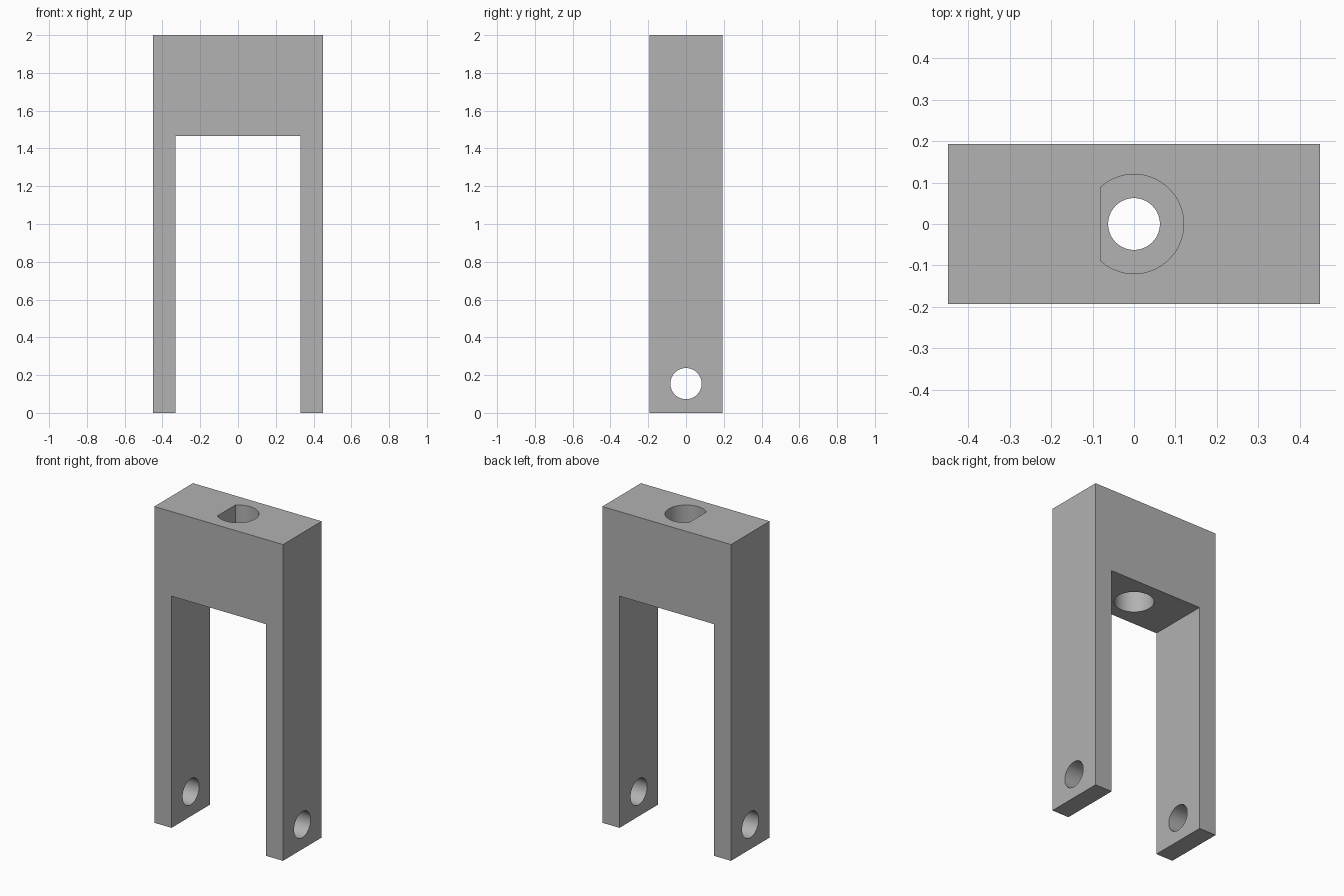
import bpy, bmesh
from math import acos, cos, sin, pi
from mathutils import Matrix, Vector

cube = bpy.data.objects.get("Cube")
if cube:
    bpy.data.objects.remove(cube, do_unlink=True)

# Main dimensions
HALF_W, HALF_D, HEIGHT = 0.45, 0.193, 2.0
LEG, BRIDGE = 0.12, 1.465
SEGMENTS = 64

grey = bpy.data.materials.new("plain grey")
grey.use_nodes = True
colour = (0.445, 0.445, 0.445, 1)
grey.diffuse_color = colour
grey.node_tree.nodes["Principled BSDF"].inputs["Base Color"].default_value = colour


def prism(name, outline, depth, matrix):
    """Extrude a flat outline along its local z, then place it."""
    bm = bmesh.new()
    face = bm.faces.new([bm.verts.new((x, y, 0)) for x, y in outline])
    new = bmesh.ops.extrude_face_region(bm, geom=[face])["geom"]
    moved = [v for v in new if isinstance(v, bmesh.types.BMVert)]
    bmesh.ops.translate(bm, verts=moved, vec=(0, 0, depth))
    bmesh.ops.transform(bm, matrix=matrix, verts=bm.verts)
    bmesh.ops.recalc_face_normals(bm, faces=bm.faces)
    mesh = bpy.data.meshes.new(name)
    bm.to_mesh(mesh)
    bm.free()
    mesh.materials.append(grey)
    obj = bpy.data.objects.new(name, mesh)
    bpy.context.collection.objects.link(obj)
    return obj


def circle(radius):
    turn = 2 * pi / SEGMENTS
    return [(radius * cos(i * turn), radius * sin(i * turn)) for i in range(SEGMENTS)]


def d_shape(radius, flat):
    """Circle cut off by a straight side at x = -flat."""
    end = acos(-flat / radius)
    angles = [end * (2 * i / SEGMENTS - 1) for i in range(SEGMENTS + 1)]
    return [(radius * cos(a), radius * sin(a)) for a in angles]


def at_z(z):
    return Matrix.Translation(Vector((0, 0, z)))


# Fork body: two legs joined by a thick bridge
inner = HALF_W - LEG
right_half = [(inner, BRIDGE), (inner, 0), (HALF_W, 0), (HALF_W, HEIGHT)]
outline = right_half + [(-x, z) for x, z in reversed(right_half)]
fork = prism("fork_bracket", outline, 2 * HALF_D,
             Matrix.Translation((0, HALF_D, 0)) @ Matrix.Rotation(pi / 2, 4, "X"))

# Bores: stepped vertical hole in the bridge, pin hole across both legs
cutters = [
    prism("shaft_hole_cutter", circle(0.0625), 1.0, at_z(1.2)),
    prism("keyed_socket_cutter", d_shape(0.12, 0.081), 0.3, at_z(HEIGHT - 0.2)),
    prism("lower_socket_cutter", circle(0.115), 0.3, at_z(BRIDGE - 0.1)),
    prism("pin_hole_cutter", circle(0.0825), 1.2,
          Matrix.Translation((-0.6, 0, 0.155)) @ Matrix.Rotation(pi / 2, 4, "Y")),
]

bpy.ops.object.select_all(action="DESELECT")
fork.select_set(True)
bpy.context.view_layer.objects.active = fork
for cutter in cutters:
    cutter.hide_render = True
    cut = fork.modifiers.new(cutter.name, "BOOLEAN")
    cut.operation = "DIFFERENCE"
    cut.solver = "EXACT"
    cut.object = cutter
    bpy.ops.object.modifier_apply(modifier=cut.name)
for cutter in cutters:
    bpy.data.objects.remove(cutter, do_unlink=True)

bpy.ops.object.shade_smooth_by_angle(angle=pi / 6)
